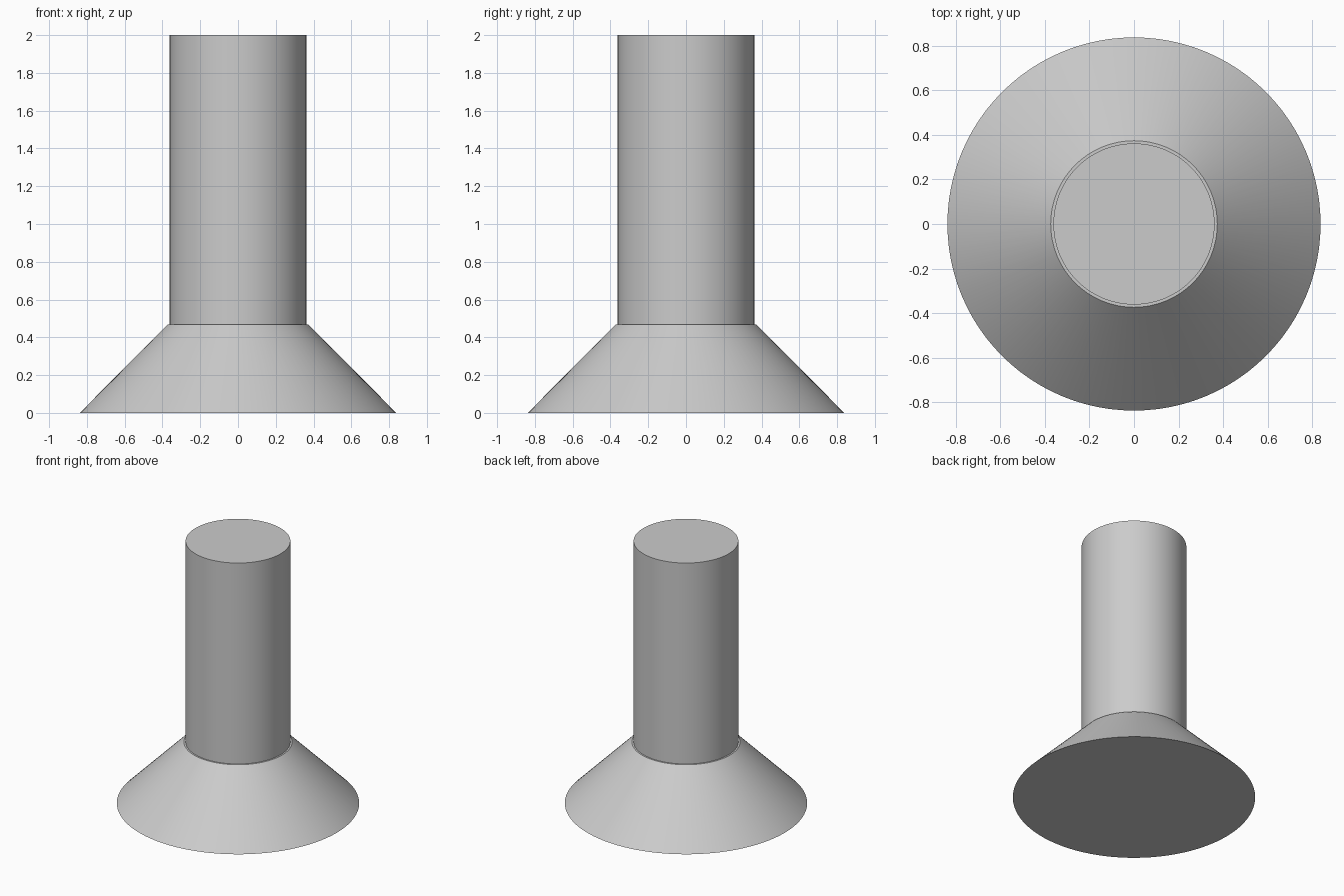
import bpy
import bmesh
import math

cube = bpy.data.objects.get("Cube")
if cube:
    bpy.data.objects.remove(cube, do_unlink=True)

SEGMENTS = 96

steel = bpy.data.materials.new("light grey steel")
steel.use_nodes = True
GREY = (0.6, 0.6, 0.6, 1.0)
steel.diffuse_color = GREY
steel.node_tree.nodes["Principled BSDF"].inputs["Base Color"].default_value = GREY


def round_part(name, bottom_radius, top_radius, bottom, top):
    """Capped cylinder or cone standing between two heights."""
    mesh = bpy.data.meshes.new(name)
    bm = bmesh.new()
    bmesh.ops.create_cone(bm, cap_ends=True, segments=SEGMENTS,
                          radius1=bottom_radius, radius2=top_radius,
                          depth=top - bottom)
    bmesh.ops.translate(bm, verts=bm.verts, vec=(0, 0, (bottom + top) / 2))
    bm.to_mesh(mesh)
    bm.free()
    mesh.materials.append(steel)
    obj = bpy.data.objects.new(name, mesh)
    bpy.context.collection.objects.link(obj)
    bpy.ops.object.select_all(action="DESELECT")
    obj.select_set(True)
    bpy.context.view_layer.objects.active = obj
    bpy.ops.object.shade_smooth_by_angle(angle=math.radians(30))
    return obj


# Flared head, with a narrow ledge around the shank
round_part("countersunk_head", 0.838, 0.374, 0.0, 0.467)

# Plain cylindrical shank, seated on the head
round_part("shank", 0.362, 0.362, 0.467, 2.0)
